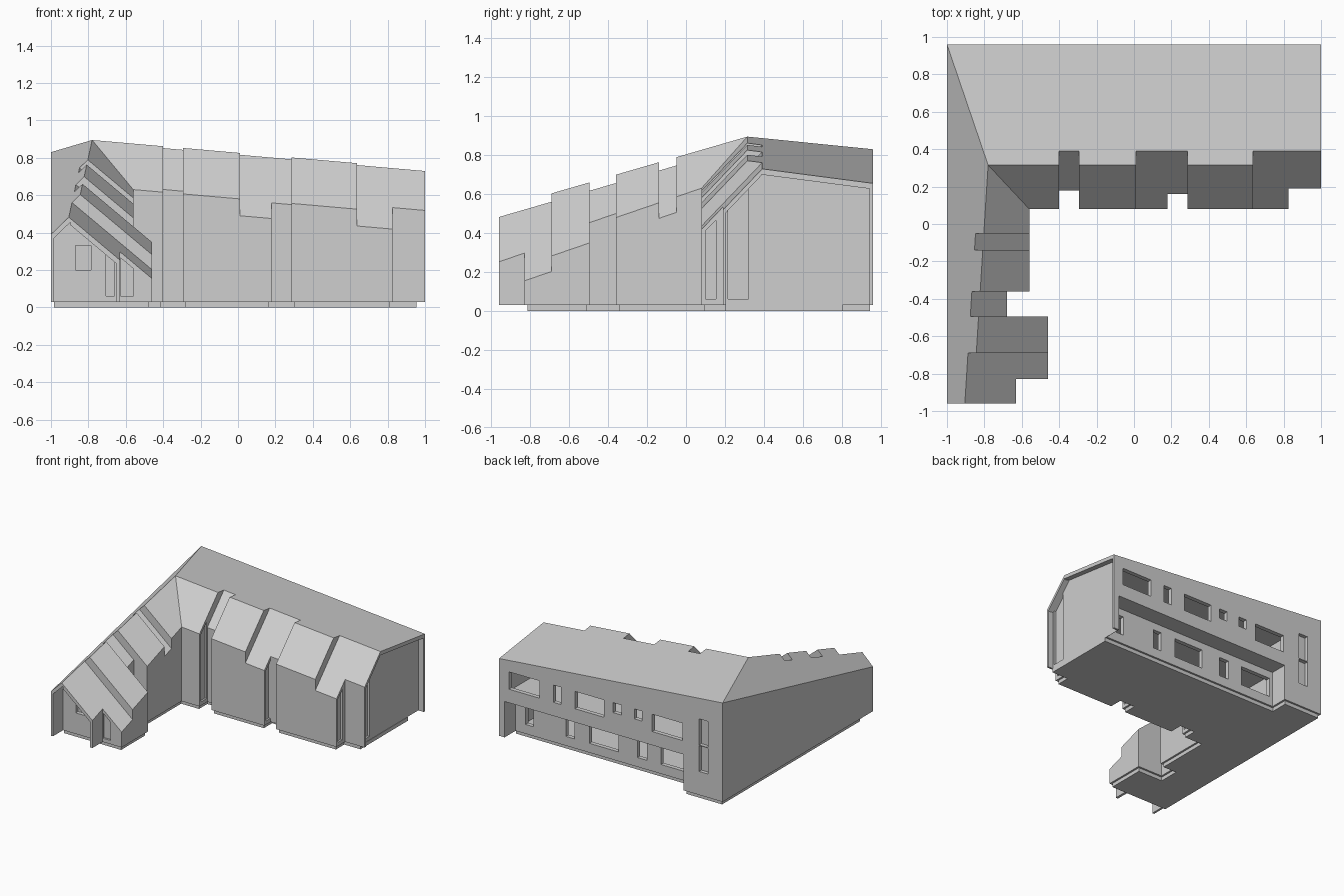
import bpy
import bmesh
from mathutils import Vector

cube = bpy.data.objects.get("Cube")
if cube:
    bpy.data.objects.remove(cube, do_unlink=True)

grey = bpy.data.materials.new("light_grey")
grey.use_nodes = True
grey.diffuse_color = (0.62, 0.62, 0.62, 1)
grey.node_tree.nodes["Principled BSDF"].inputs["Base Color"].default_value = (0.62, 0.62, 0.62, 1)


def make(name, bm):
    bmesh.ops.recalc_face_normals(bm, faces=bm.faces)
    mesh = bpy.data.meshes.new(name)
    bm.to_mesh(mesh)
    bm.free()
    mesh.materials.append(grey)
    obj = bpy.data.objects.new(name, mesh)
    bpy.context.collection.objects.link(obj)
    return obj


def plane(a, b, c):
    """Height function of the plane through three points."""
    a = Vector(a)
    n = (Vector(b) - a).cross(Vector(c) - a)
    return lambda x, y: a.z - (n.x * (x - a.x) + n.y * (y - a.y)) / n.z


def lower(f, d):
    return lambda x, y: f(x, y) - d


def flat(z):
    return z if callable(z) else (lambda x, y: z)


def crossing(f, g, a, b):
    """Point between a and b where two roof planes meet."""
    da, db = f(*a) - g(*a), f(*b) - g(*b)
    t = da / (da - db)
    x, y = a[0] + t * (b[0] - a[0]), a[1] + t * (b[1] - a[1])
    return x, y, f(x, y)


def prism(name, x0, x1, y0, y1, low, high):
    """Box whose bottom and top may follow sloping planes."""
    bm = bmesh.new()
    pts = [(x0, y0), (x1, y0), (x1, y1), (x0, y1)]
    lo = [bm.verts.new((x, y, flat(low)(x, y))) for x, y in pts]
    hi = [bm.verts.new((x, y, flat(high)(x, y))) for x, y in pts]
    bm.faces.new(lo)
    bm.faces.new(hi)
    for i in range(4):
        j = (i + 1) % 4
        bm.faces.new((lo[i], lo[j], hi[j], hi[i]))
    return make(name, bm)


# Roof planes of the two wings
peak, valley = (-0.78, 0.315, 0.895), (-0.56, 0.08, 0.63)
corner = (-1, 0.96, 0.83)
back_out = plane(corner, (1, 0.96, 0.655), peak)
back_in = plane(peak, valley, (1, 0.08, 0.4935))
left_out = plane(corner, peak, (-1, -0.96, 0.39))
left_in = plane(peak, valley, (-0.46, -0.495, 0.349))

# L-shaped building body with hipped corner
outline = [(-1, -0.96, left_out), (-0.46, -0.96, left_in), (-0.46, -0.495, left_in),
           (-0.56, -0.495, left_in), (-0.56, 0.08, left_in), (1, 0.08, back_in),
           (1, 0.96, back_out), (-1, 0.96, back_out)]
bm = bmesh.new()
lo = [bm.verts.new((x, y, 0.03)) for x, y, f in outline]
hi = [bm.verts.new((x, y, f(x, y))) for x, y, f in outline]
top = bm.verts.new(peak)
front_ridge = bm.verts.new(crossing(left_out, left_in, (-1, -0.96), (-0.46, -0.96)))
end_ridge = bm.verts.new(crossing(back_out, back_in, (1, 0.08), (1, 0.96)))
bm.faces.new(lo)
for i in range(8):
    j = (i + 1) % 8
    gable = {0: [front_ridge], 5: [end_ridge]}.get(i, [])
    bm.faces.new([lo[i], lo[j], hi[j]] + gable + [hi[i]])
bm.faces.new((hi[7], hi[6], end_ridge, top))
bm.faces.new((top, end_ridge, hi[5], hi[4]))
bm.faces.new((hi[0], hi[7], top, front_ridge))
bm.faces.new((front_ridge, top, hi[4], hi[3], hi[2], hi[1]))
body = make("building_body", bm)

cuts = []


def cut(*args):
    obj = prism("cutter", *args)
    obj.hide_render = True
    cuts.append(obj)


# Lowered roof strips, then slots that set the eaves back
back_low, left_low = lower(back_in, 0.09), lower(left_in, 0.08)
for x0, x1 in ((-0.40, -0.295), (0.01, 0.285), (0.635, 1.1)):
    cut(x0, x1, 0.0, 0.5, back_low, 1.5)
for y0, y1 in ((-0.14, -0.05), (-0.495, -0.36), (-1.1, -0.69)):
    cut(-0.99, -0.40, y0, y1, left_low, 1.5)
for x0, x1, eave in ((-0.40, -0.295, 0.18), (0.18, 0.285, 0.16), (0.825, 1.1, 0.19)):
    cut(x0, x1, 0.0, eave, -0.1, 1.6)
for y0, y1, eave in ((-0.495, -0.36, -0.68), (-1.1, -0.83, -0.63)):
    cut(eave, -0.3, y0, y1, -0.1, 1.6)

# Open porch at the front gable and shallow recess at the end gable
cut(-0.983, -0.895, -1.1, -0.83, -0.1, lower(left_out, 0.035))
cut(-0.9, -0.65, -1.1, -0.83, -0.1, lower(left_low, 0.035))
cut(0.952, 1.1, 0.205, 0.393, -0.1, lower(back_low, 0.03))
cut(0.952, 1.1, 0.388, 0.944, -0.1, lower(back_out, 0.03))

# Lower storey set back under the upper one
cut(-0.65, 0.95, 0.82, 1.1, -0.1, 0.32)

# Rooms behind the windows
cut(-0.70, 0.93, 0.50, 0.925, 0.40, 0.60)
cut(-0.63, 0.93, 0.50, 0.785, 0.06, 0.29)

# Upper and lower rear windows
for x0, x1, z0 in ((0.64, 0.91, 0.43), (0.445, 0.515, 0.43), (0.06, 0.32, 0.43),
                   (-0.095, -0.02, 0.49), (-0.28, -0.21, 0.49), (-0.64, -0.37, 0.43)):
    cut(x0, x1, 0.88, 1.1, z0, 0.57)
for x0, x1 in ((0.79, 0.86), (0.425, 0.50), (0.03, 0.29), (-0.225, -0.14), (-0.62, -0.35)):
    cut(x0, x1, 0.75, 0.9, 0.105, 0.26)

# Tall corner window in two panes
for z0, z1 in ((0.22, 0.428), (0.434, 0.645)):
    cut(-0.87, -0.79, 0.93, 1.1, z0, z1)

# Slant-topped windows in the slot walls, the end wall and the porch
slant = lower(back_low, 0.03)
for x in (0.825, 0.18):
    cut(x - 0.015, x + 0.02, 0.1, 0.155, 0.06, slant)
cut(-0.415, -0.38, 0.1, 0.17, 0.06, lower(back_in, 0.03))
cut(0.935, 0.97, 0.215, 0.32, 0.06, slant)
cut(-0.628, -0.56, -0.85, -0.815, 0.06, lower(left_low, 0.03))
cut(-0.705, -0.66, -0.85, -0.815, 0.06, lower(left_low, 0.06))
cut(-0.87, -0.785, -0.85, -0.80, 0.2, 0.33)

bpy.context.view_layer.objects.active = body
for cutter in cuts:
    mod = body.modifiers.new("cut", "BOOLEAN")
    mod.operation = "DIFFERENCE"
    mod.solver = "EXACT"
    mod.object = cutter
    bpy.ops.object.modifier_apply(modifier=mod.name)
    bpy.data.objects.remove(cutter, do_unlink=True)

# Plinth, slightly inset below the walls
plinths = [(-0.985, -0.665, 0.2, 0.945), (-0.665, 0.955, 0.2, 0.805),
           (-0.985, -0.575, -0.345, 0.2), (-0.985, -0.695, -0.51, -0.345),
           (-0.985, -0.475, -0.815, -0.51), (-0.575, -0.415, 0.095, 0.2),
           (-0.28, 0.165, 0.095, 0.2), (0.3, 0.81, 0.095, 0.2)]
for x0, x1, y0, y1 in plinths:
    prism("plinth", x0, x1, y0, y1, 0, 0.03)
